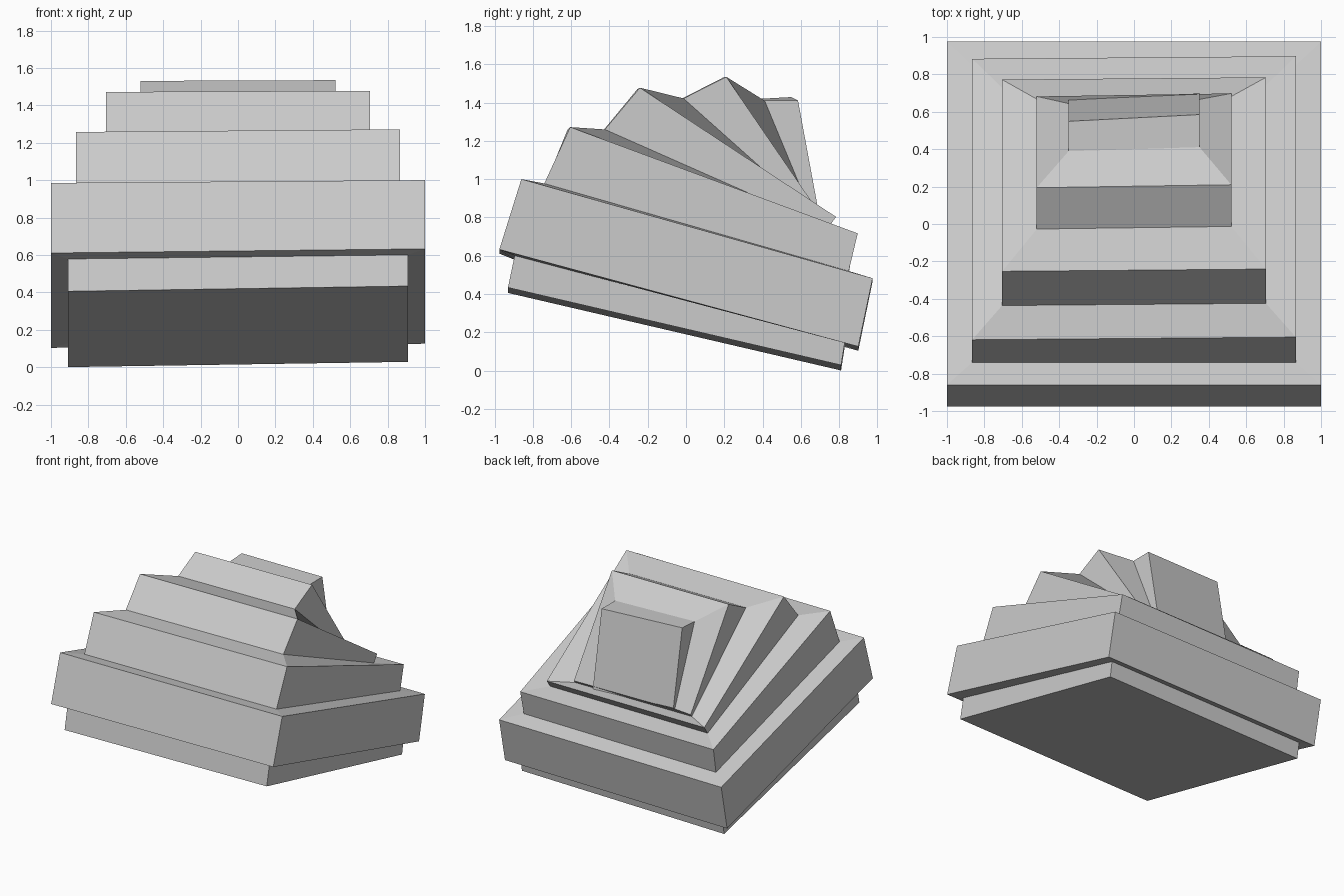
import bpy
import bmesh

# Each tier is a slab between a lower and an upper rectangular ring.
# Ring: half width, front (y, z), back (y, z), rise and backward skew from left to right
RINGS = [
    # base plinth
    (0.91, (-0.93, 0.42), (0.81, 0.015), 0.028, 0.00),
    (0.91, (-0.895, 0.59), (0.83, 0.14), 0.022, 0.00),
    # widest tier
    (1.00, (-0.975, 0.622), (0.90, 0.115), 0.022, 0.00),
    (1.00, (-0.86, 0.993), (0.975, 0.475), 0.015, 0.00),
    # second tier
    (0.865, (-0.74, 0.97), (0.85, 0.513), 0.015, 0.00),
    (0.865, (-0.612, 1.265), (0.89, 0.71), 0.014, 0.014),
    # third tier
    (0.705, (-0.43, 1.255), (0.735, 0.74), 0.010, 0.012),
    (0.705, (-0.247, 1.475), (0.778, 0.80), 0.006, 0.012),
    # fourth tier
    (0.52, (-0.02, 1.42), (0.675, 0.80), 0.004, 0.014),
    (0.52, (0.202, 1.533), (0.69, 0.82), 0.004, 0.016),
    # top block, almost tipped on its side
    (0.35, (0.40, 1.415), (0.655, 0.80), -0.010, 0.022),
    (0.35, (0.567, 1.42), (0.68, 0.81), -0.018, 0.036),
]


def add_ring(bm, half, front, back, rise, skew):
    corners = [(-1, front), (1, front), (1, back), (-1, back)]
    return [bm.verts.new((s * half, y + s * skew / 2, z + s * rise / 2))
            for s, (y, z) in corners]


# Loft through all the rings and close both ends
bm = bmesh.new()
rings = [add_ring(bm, *r) for r in RINGS]
for low, high in zip(rings, rings[1:]):
    for i in range(4):
        j = (i + 1) % 4
        bm.faces.new((low[i], low[j], high[j], high[i]))
bm.faces.new(rings[0][::-1])
bm.faces.new(rings[-1])
bmesh.ops.recalc_face_normals(bm, faces=bm.faces)

mesh = bpy.data.meshes.new("tilting_tiers")
bm.to_mesh(mesh)
bm.free()
tiers = bpy.data.objects.new("tilting_tiers", mesh)
bpy.context.collection.objects.link(tiers)
